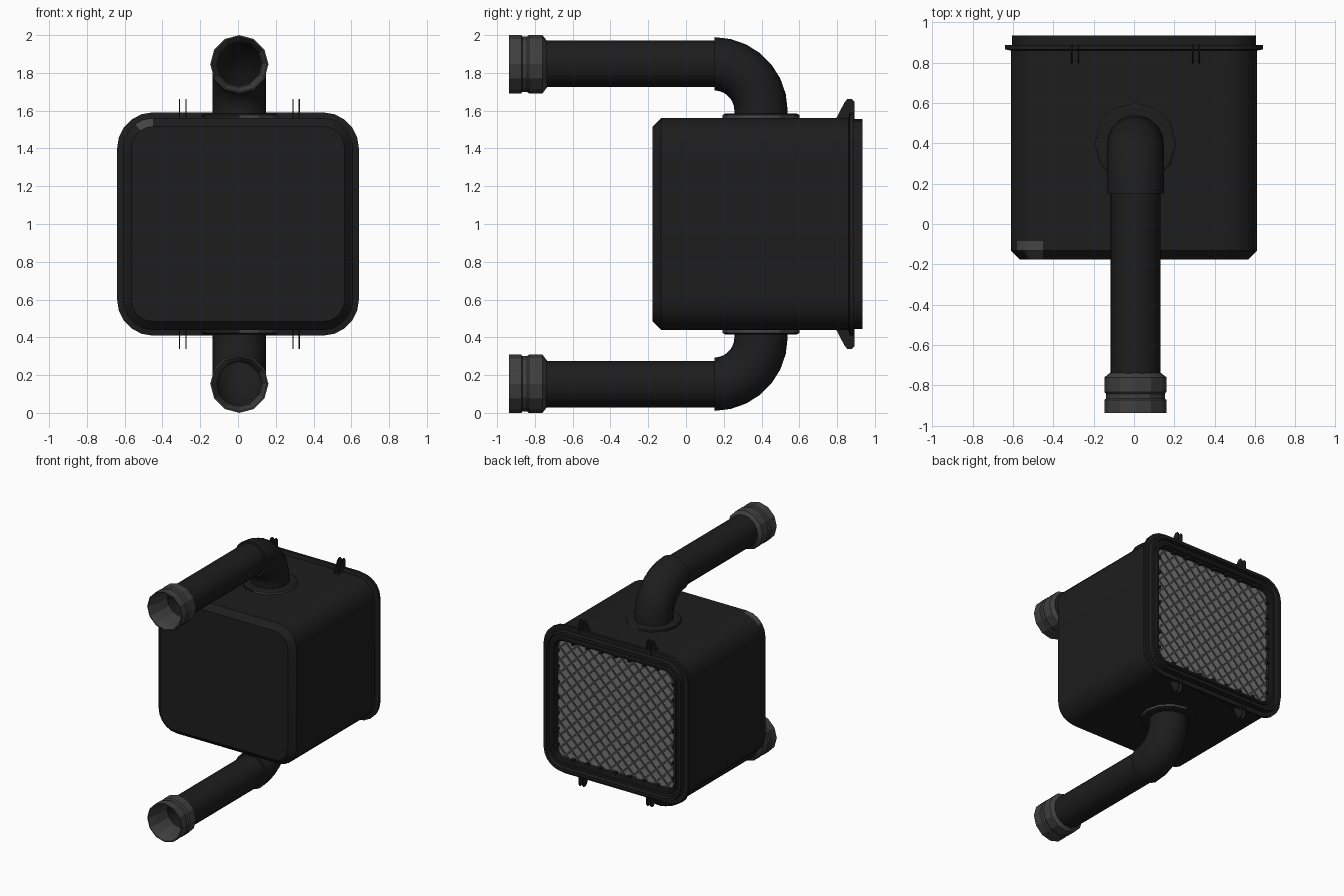
import bpy, bmesh
from math import sin, cos, pi, radians
from mathutils import Vector

if "Cube" in bpy.data.objects:
    bpy.data.objects.remove(bpy.data.objects["Cube"])


def material(name, value):
    m = bpy.data.materials.new(name)
    m.use_nodes = True
    colour = (value, value, value, 1)
    m.diffuse_color = colour
    bsdf = m.node_tree.nodes["Principled BSDF"]
    bsdf.inputs["Base Color"].default_value = colour
    bsdf.inputs["Roughness"].default_value = 0.7
    return m


BLACK = material("black plastic", 0.0122)
GREY = material("dark grey rubber", 0.05)
SCUFF = material("worn grey", 0.058)
LIGHT = material("filter grey", 0.18)
X0 = 0.007      # small sideways offset of the pipes
MID = 1.0       # height of the box centre


def skin(name, rings, mats, start=True, end=True, rule=None, angle=35):
    """Join a list of equal point rings into one surface."""
    bm = bmesh.new()
    loops = [[bm.verts.new(p) for p in ring] for ring in rings]
    n = len(loops[0])
    for a, b in zip(loops, loops[1:]):
        for i in range(n):
            j = (i + 1) % n
            bm.faces.new((a[i], a[j], b[j], b[i]))
    if start:
        bm.faces.new(loops[0])
    if end:
        bm.faces.new(loops[-1])
    bmesh.ops.recalc_face_normals(bm, faces=bm.faces)
    if rule:
        for f in bm.faces:
            f.material_index = rule(f.calc_center_median())
    mesh = bpy.data.meshes.new(name)
    bm.to_mesh(mesh)
    bm.free()
    for m in mats:
        mesh.materials.append(m)
    mesh.shade_smooth()
    mesh.set_sharp_from_angle(angle=radians(angle))
    ob = bpy.data.objects.new(name, mesh)
    bpy.context.scene.collection.objects.link(ob)
    return ob


def rounded_ring(inset, y, steps=5):
    """Rounded rectangle in the xz plane, shrunk by inset."""
    w, h, r = 0.61 - inset, 0.561 - inset, max(0.16 - inset, 0.05)
    pts = []
    for k, (sx, sz) in enumerate(((1, 1), (-1, 1), (-1, -1), (1, -1))):
        for i in range(steps + 1):
            a = (k + i / steps) * pi / 2
            pts.append(Vector((sx * (w - r) + r * cos(a), y,
                               MID + sz * (h - r) + r * sin(a))))
    return pts


def circle(centre, u, v, r, n):
    return [centre + r * (cos(2 * pi * i / n) * u + sin(2 * pi * i / n) * v)
            for i in range(n)]


def bar(name, a, b, width, depth, mat):
    """Straight strip between two points in a plane facing back."""
    side = (b - a).cross(Vector((0, 1, 0))).normalized() * width / 2
    d = Vector((0, depth / 2, 0))
    rings = [[p + side + d, p - side + d, p - side - d, p + side - d] for p in (a, b)]
    return skin(name, rings, [mat])


# Housing with chamfered front, flange and stepped back rim
def scuff_rule(c):
    limit = -0.58 if c.y > -0.12 else -0.53
    return int(limit < c.x < -0.46 and c.z > MID + 0.46 and -0.165 < c.y < -0.08)


body_steps = [(0.045, -0.177), (0, -0.132), (0, -0.085), (0, 0.86),
              (-0.03, 0.866), (-0.03, 0.888), (0.004, 0.888), (0.004, 0.935),
              (0.028, 0.935), (0.034, 0.905), (0.055, 0.905), (0.06, 0.92),
              (0.076, 0.92), (0.08, 0.905), (0.09, 0.9), (0.092, 0.873)]
skin("housing", [rounded_ring(*s) for s in body_steps], [BLACK, SCUFF],
     end=False, rule=scuff_rule)

# Filter panel and its diagonal mesh
skin("filter_panel", [rounded_ring(0.09, 0.865), rounded_ring(0.09, 0.876)], [LIGHT])
W, H, PITCH = 0.52, 0.47, 0.1
for s in (1, -1):
    for k in range(-9, 10):
        c = k * PITCH
        x1, x2 = max(-W, -H - c), min(W, H - c)
        if x2 - x1 > 0.03:
            bar("mesh_strand", Vector((s * x1, 0.877, MID + x1 + c)),
                Vector((s * x2, 0.877, MID + x2 + c)), 0.016, 0.005, GREY)

# Small retaining clips around the filter
for s in (1, -1):
    for k in range(-3, 4):
        t = k * 0.125
        x, z = s * 0.515, MID + s * 0.466
        bar("side_clip", Vector((x - 0.01, 0.892, MID + t)),
            Vector((x + 0.01, 0.892, MID + t)), 0.022, 0.028, BLACK)
        bar("edge_clip", Vector((t, 0.892, z - 0.01)),
            Vector((t, 0.892, z + 0.01)), 0.022, 0.028, BLACK)

# Paired latch fins above and below the flange
fin = [(0.79, 0.55), (0.84, 0.645), (0.855, 0.663), (0.878, 0.663),
       (0.893, 0.645), (0.893, 0.55)]
for s in (1, -1):
    for x in (-0.309, -0.275, 0.291, 0.324):
        skin("latch_fin", [[Vector((x + d, y, MID + s * h)) for y, h in fin]
                           for d in (-0.003, 0.003)], [BLACK])

# Pipes, elbows, base discs and end collars, mirrored top and bottom
AX, AY, AZ = Vector((1, 0, 0)), Vector((0, 1, 0)), Vector((0, 0, 1))
collar = [(0.116, -0.74), (0.122, -0.86), (0.142, -0.93), (0.146, -0.938),
          (0.154, -0.938), (0.154, -0.872), (0.146, -0.866), (0.146, -0.842),
          (0.154, -0.832), (0.154, -0.76), (0.122, -0.735)]
BEND = 0.247


def rim_rule(c):
    return int(c.x > 0.02 and 0.56 < abs(c.z - MID) < 0.574)


for s, tag in ((1, "upper"), (-1, "lower")):
    def at(y, h):
        return Vector((X0, y, MID + s * h))

    skin(tag + "_pipe", [circle(at(y, 0.848), AX, AZ, 0.124, 20) for y in (-0.76, 0.17)],
         [BLACK], False, False)
    elbow = [circle(at(0.15, 0.848), AX, AZ, 0.118, 20)]
    for i in range(8):
        a = i / 7 * pi / 2
        out = AY * sin(a) + AZ * s * cos(a)
        elbow.append(circle(at(0.15, 0.848 - BEND) + out * BEND, AX, out * s, 0.141, 20))
    elbow.append(circle(at(0.15 + BEND, 0.55), AX, AY * s, 0.141, 20))
    skin(tag + "_elbow", elbow, [BLACK], False, False)
    skin(tag + "_base_disc", [circle(at(0.397, h), AX, AY, r, 12)
                              for r, h in ((0.203, 0.55), (0.203, 0.577), (0.19, 0.584))],
         [BLACK, SCUFF], rule=rim_rule, angle=25)
    skin(tag + "_collar", [circle(at(y, 0.846), AX, AZ, r, 12) for r, y in collar],
         [GREY], False, False, angle=25)
